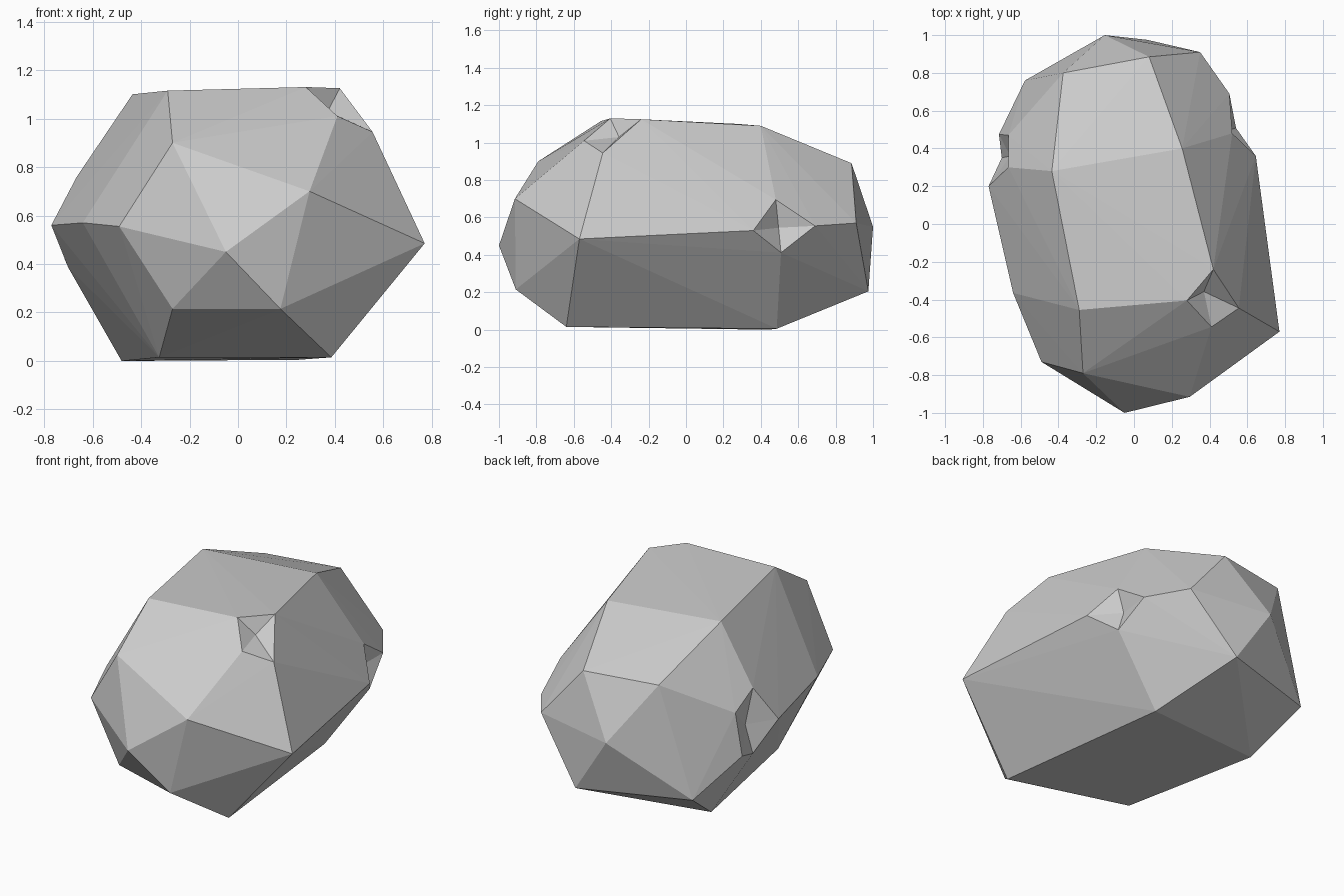
import bpy, bmesh
from mathutils import Vector

cube = bpy.data.objects.get("Cube")
if cube:
    bpy.data.objects.remove(cube, do_unlink=True)

# Main corners of the boulder
corners = [
    # crown
    (-.29, -.455, 1.115), (-.435, .28, 1.10), (.255, .40, 1.09),
    # front
    (-.27, -.79, .90), (.295, -.915, .70), (-.05, -1, .45),
    (-.27, -.77, .215), (.175, -.91, .215),
    # sides
    (-.49, -.73, .555), (-.64, -.365, .57), (.77, -.57, .485),
    # back
    (.08, .885, .89), (-.375, .80, .89), (-.155, 1, .55),
    (.35, .91, .57), (.07, .975, .205), (-.577, .76, .22),
    # underside
    (-.325, -.43, .015), (.385, -.64, .015), (.25, .485, .005), (-.48, .44, 0),
]

# Chips: rim points and the deepest point of each
chips = [
    ([(.28, -.405, 1.13), (.42, -.24, 1.125), (.555, -.445, .945), (.41, -.545, 1.01)],
     (.37, -.358, 1.03)),
    ([(.52, .48, .695), (.645, .36, .53), (.54, .508, .412), (.505, .69, .555)],
     (.49, .495, .545)),
    ([(-.665, .30, .76), (-.77, .20, .56), (-.70, .35, .385), (-.715, .475, .42),
      (-.665, .47, .67)],
     (-.655, .36, .555)),
]

bm = bmesh.new()
for point in corners:
    bm.verts.new(point)
rims = [[bm.verts.new(p) for p in rim] for rim, _ in chips]

# Faceted hull
hull = bmesh.ops.convex_hull(bm, input=bm.verts[:])
rims = [[v for v in rim if v.is_valid and v.link_faces] for rim in rims]
bmesh.ops.delete(bm, geom=[v for v in bm.verts if not v.link_faces], context='VERTS')

# Open the hull inside each rim and sink it to the deepest point
for rim, (_, deep) in zip(rims, chips):
    caps = [f for f in bm.faces if all(v in rim for v in f.verts)]
    bmesh.ops.delete(bm, geom=caps, context='FACES')
    edges = [e for e in bm.edges if e.is_boundary]
    bottom = bm.verts.new(Vector(deep))
    for edge in edges:
        bm.faces.new((*edge.verts, bottom))

bmesh.ops.recalc_face_normals(bm, faces=bm.faces[:])
mesh = bpy.data.meshes.new("boulder")
bm.to_mesh(mesh)
bm.free()

# Stone colour
stone = bpy.data.materials.new("stone_grey")
stone.use_nodes = True
colour = (.6, .6, .6, 1)
stone.diffuse_color = colour
stone.node_tree.nodes["Principled BSDF"].inputs["Base Color"].default_value = colour
mesh.materials.append(stone)

boulder = bpy.data.objects.new("boulder", mesh)
bpy.context.collection.objects.link(boulder)
